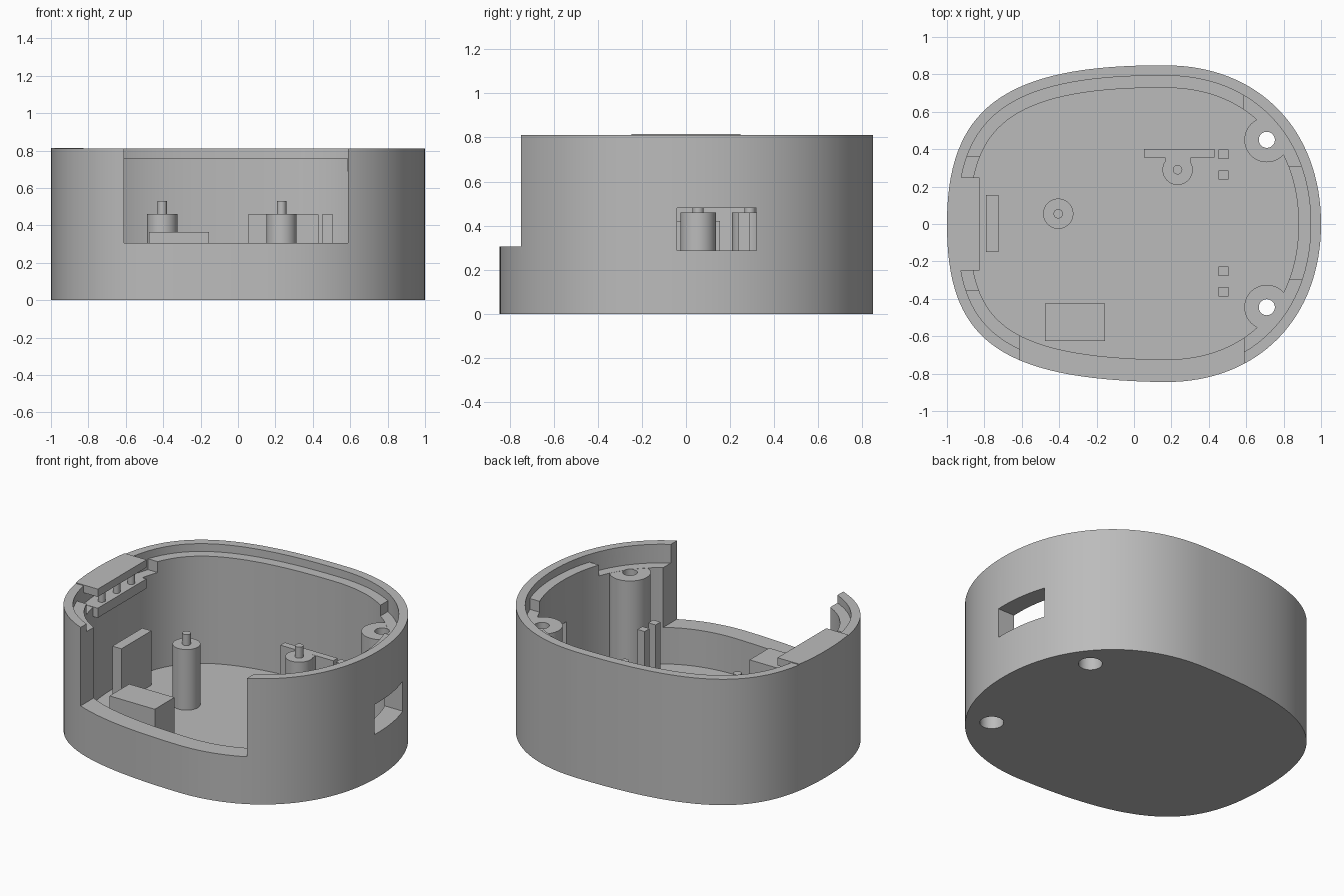
import bpy
import bmesh
from mathutils import Vector
from mathutils.geometry import interpolate_bezier

default = bpy.data.objects.get("Cube")
if default:
    bpy.data.objects.remove(default)

grey = bpy.data.materials.new("Matte grey plastic")
GREY = (0.5, 0.5, 0.5, 1)
grey.diffuse_color = GREY
grey.use_nodes = True
grey.node_tree.nodes["Principled BSDF"].inputs["Base Color"].default_value = GREY

FLOOR, LEDGE, LOW_LEDGE, RIM = 0.07, 0.76, 0.69, 0.81
WALL, LIP = 0.12, 0.055


def make(name, bm):
    bmesh.ops.recalc_face_normals(bm, faces=bm.faces)
    mesh = bpy.data.meshes.new(name)
    bm.to_mesh(mesh)
    bm.free()
    mesh.materials.append(grey)
    obj = bpy.data.objects.new(name, mesh)
    bpy.context.collection.objects.link(obj)
    return obj


def prism(name, points, z0, z1):
    bm = bmesh.new()
    base = bm.faces.new([bm.verts.new((p.x, p.y, z0)) for p in points])
    side = bmesh.ops.extrude_face_region(bm, geom=[base])["geom"]
    top = [v for v in side if isinstance(v, bmesh.types.BMVert)]
    bmesh.ops.translate(bm, verts=top, vec=(0, 0, z1 - z0))
    if not any(f.normal.z < -0.9 or f.normal.z > 0.9 for f in bm.faces if base.is_valid and f is base):
        bm.normal_update()
    return make(name, bm)


def box(name, x, y, z):
    corners = [Vector((a, b)) for a, b in
               ((x[0], y[0]), (x[1], y[0]), (x[1], y[1]), (x[0], y[1]))]
    return prism(name, corners, *z)


def cylinder(name, x, y, r, z0, z1):
    bm = bmesh.new()
    bmesh.ops.create_cone(bm, cap_ends=True, segments=40, radius1=r, radius2=r, depth=z1 - z0)
    bmesh.ops.translate(bm, verts=bm.verts, vec=(x, y, (z0 + z1) / 2))
    return make(name, bm)


def combine(target, tool, operation):
    """Apply a boolean and discard the tool."""
    mod = target.modifiers.new(operation, "BOOLEAN")
    mod.operation, mod.object, mod.solver = operation, tool, "EXACT"
    bpy.context.view_layer.objects.active = target
    bpy.ops.object.modifier_apply(modifier=mod.name)
    bpy.data.objects.remove(tool)


# Rounded outline from four curve segments, counter-clockwise from the left side (+x)
SEGMENTS = [
    ((1, 0), (1, 0.5), (0.67, 0.848), (0.17, 0.848)),
    ((0.17, 0.848), (-0.72, 0.855), (-1, 0.6), (-1, 0)),
    ((-1, 0), (-1, -0.6), (-0.75, -0.835), (0.17, -0.845)),
    ((0.17, -0.845), (0.67, -0.845), (1, -0.5), (1, 0)),
]
outline = []
for seg in SEGMENTS:
    outline += interpolate_bezier(*[Vector(p) for p in seg], 33)[:-1]


def inset(d):
    n = len(outline)
    points = []
    for i, p in enumerate(outline):
        t = (outline[(i + 1) % n] - outline[i - 1]).normalized()
        points.append(p + Vector((-t.y, t.x)) * d)
    return points


# Shell: cavity, stepped rim and lowered ledge sections
shell = prism("shell", outline, 0, RIM)
combine(shell, prism("cavity", inset(WALL), FLOOR, 1), "DIFFERENCE")
combine(shell, prism("rim_step", inset(LIP), LEDGE, 1), "DIFFERENCE")
for x, y in (((0.585, 1.2), (0.31, 1)), ((0.585, 1.2), (-1, -0.3)), ((-1.2, -0.7), (-0.355, 0.36))):
    low = prism("low_ledge", inset(LIP), LOW_LEDGE, 1)
    combine(low, box("region", x, y, (0.5, 1.1)), "INTERSECT")
    combine(shell, low, "DIFFERENCE")

# Front opening and side port
combine(shell, box("front_opening", (-0.61, 0.588), (-1, -0.53), (0.305, 1.2)), "DIFFERENCE")
combine(shell, box("port", (0.75, 1.2), (-0.04, 0.32), (0.287, 0.48)), "DIFFERENCE")

# Screw bosses with through holes and wide recesses underneath
for y in (-0.445, 0.45):
    combine(shell, cylinder("boss", 0.71, y, 0.12, 0.03, LOW_LEDGE - 0.001), "UNION")
    combine(shell, cylinder("screw_hole", 0.71, y, 0.043, -0.1, 1), "DIFFERENCE")
    combine(shell, cylinder("screw_recess", 0.71, y, 0.07, -0.1, 0.4), "DIFFERENCE")

parts = [shell]

# Slotted clip on the right wall: cap, lower bar and pins
cap = prism("clip_cap", outline, 0.765, 0.815)
combine(cap, box("cap_region", (-1.2, -0.825), (-0.248, 0.248), (0.5, 1)), "INTERSECT")
parts += [cap, box("clip_bar", (-0.95, -0.825), (-0.248, 0.248), (0.63, LOW_LEDGE + 0.002))]
for i, y in enumerate((-0.15, 0, 0.15)):
    parts.append(cylinder(f"clip_pin_{i + 1}", -0.865, y, 0.022, 0.68, 0.78))

# Standing parts on the floor
BASE = FLOOR - 0.02
parts += [
    box("upright_plate", (-0.79, -0.725), (-0.15, 0.155), (BASE, 0.42)),
    box("support_block", (-0.477, -0.155), (-0.625, -0.425), (BASE, 0.365)),
    box("bracket_plate", (0.053, 0.43), (0.355, 0.4), (BASE, 0.459)),
    box("bracket_neck", (0.165, 0.305), (0.31, 0.36), (BASE, 0.458)),
]
for name, x, y in (("centre_post", -0.405, 0.055), ("bracket_post", 0.233, 0.29)):
    parts.append(cylinder(name, x, y, 0.081, BASE, 0.46))
    parts.append(cylinder(name + "_pin", x, y, 0.025, 0.44, 0.53))
for i, y in enumerate((-0.363, -0.252, 0.262, 0.373)):
    parts.append(box(f"guide_pillar_{i + 1}", (0.453, 0.505), (y - 0.025, y + 0.025), (BASE, 0.46)))

# Smooth the curved walls and keep the edges crisp
bpy.ops.object.select_all(action="DESELECT")
for obj in parts:
    obj.select_set(True)
bpy.context.view_layer.objects.active = shell
bpy.ops.object.shade_smooth_by_angle(angle=0.5)
